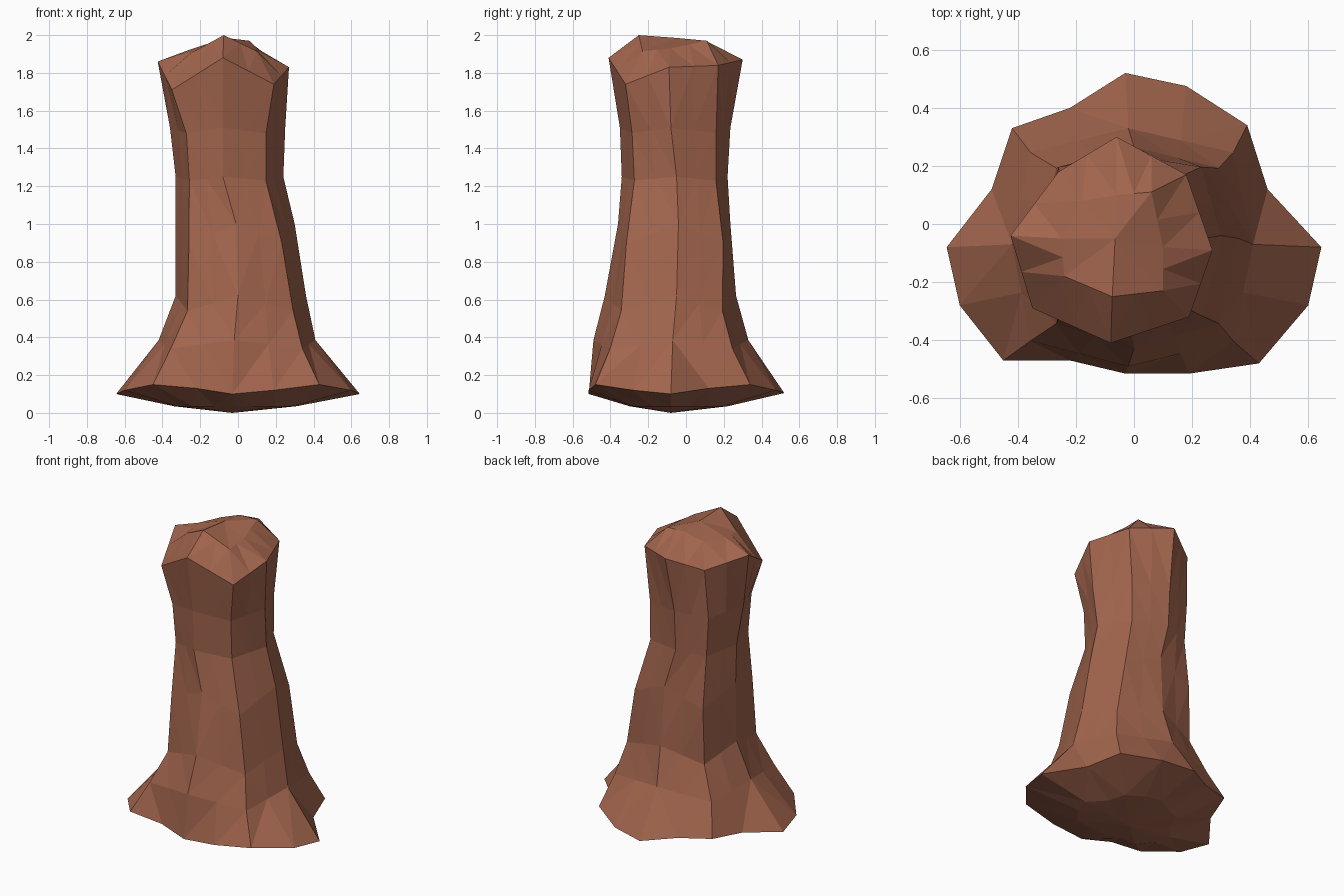
import bpy, bmesh
from mathutils import Vector

if "Cube" in bpy.data.objects:
    bpy.data.objects.remove(bpy.data.objects["Cube"])

# Flared foot outline, counter-clockwise from the right: x, y, z
FOOT = [(.645, -.08, .10), (.46, .12, .13), (.39, .34, .15), (.18, .475, .12),
        (-.03, .52, .105), (-.22, .40, .13), (-.42, .33, .15), (-.49, .12, .13),
        (-.645, -.08, .10), (-.60, -.28, .12), (-.45, -.47, .15), (-.22, -.47, .13),
        (-.03, -.515, .10), (.19, -.515, .12), (.43, -.48, .15), (.60, -.28, .12)]

# Shaft levels: left, right, front, back, centre x, centre y, corner scale x, y, side z, corner z
SHAFT = [(-.42, .41, -.49, .33, -.02, -.07, .84, .79, .385, .34),
         (-.33, .36, -.43, .265, 0.0, -.05, .81, .77, .62, .54),
         (-.33, .30, -.36, .235, -.01, -.04, .78, .86, 1.0, .90),
         (-.33, .24, -.34, .22, -.08, -.05, .71, .77, 1.25, 1.23),
         (-.36, .25, -.35, .235, -.08, -.08, .69, .76, 1.51, 1.48)]

# Crown rim and the facets above it, eight points each
RIM = [(.27, -.09, 1.83), (.18, .17, 1.84), (-.06, .30, 1.87), (-.26, .18, 1.80),
       (-.425, -.04, 1.86), (-.35, -.29, 1.71), (-.08, -.41, 1.88), (.19, -.32, 1.74)]
CROWN = [(.10, -.08, 1.93), (.06, .11, 1.97), (-.06, .10, 1.97), (-.18, .08, 1.93),
         (-.25, -.05, 1.925), (-.24, -.18, 1.91), (-.075, -.25, 2.0), (.10, -.23, 1.915)]


def shaft_ring(l, r, f, b, cx, cy, sx, sy, zs, zc):
    def corner(x, y):
        return (cx + (x - cx) * sx, cy + (y - cy) * sy, zc)
    return [(r, cy, zs), corner(r, b), (cx, b, zs), corner(l, b),
            (l, cy, zs), corner(l, f), (cx, f, zs), corner(r, f)]


def with_midpoints(ring):
    out = []
    for i, p in enumerate(ring):
        a, b = Vector(p), Vector(ring[(i + 1) % len(ring)])
        out += [a, (a + b) / 2]
    return out


# Underside: a shallow bowl inside the foot outline
base = Vector((-.03, -.08, .005))
sole = [base.lerp(Vector(p), .5) for p in FOOT]
for p in sole:
    p.z = .035

rings = [sole, FOOT]
rings += [with_midpoints(shaft_ring(*level)) for level in SHAFT]
rings += [with_midpoints(RIM), with_midpoints(CROWN)]

# Skin the rings into one closed rock pillar
bm = bmesh.new()
loops = [[bm.verts.new(p) for p in ring] for ring in rings]
n = len(FOOT)
for lo, hi in zip(loops, loops[1:]):
    for i in range(n):
        j = (i + 1) % n
        bm.faces.new((lo[i], lo[j], hi[j], hi[i]))
bottom = bm.verts.new((-.03, -.08, 0))
top = bm.verts.new((-.065, -.05, 1.985))
for i in range(n):
    j = (i + 1) % n
    bm.faces.new((bottom, loops[0][j], loops[0][i]))
    bm.faces.new((top, loops[-1][i], loops[-1][j]))
bmesh.ops.triangulate(bm, faces=bm.faces[:])
bmesh.ops.recalc_face_normals(bm, faces=bm.faces[:])
mesh = bpy.data.meshes.new("rock_pillar")
bm.to_mesh(mesh)
bm.free()

# Red-brown stone
stone = bpy.data.materials.new("stone")
stone.diffuse_color = (.36, .13, .075, 1)
stone.use_nodes = True
stone.node_tree.nodes["Principled BSDF"].inputs["Base Color"].default_value = stone.diffuse_color
mesh.materials.append(stone)
pillar = bpy.data.objects.new("rock_pillar", mesh)
bpy.context.collection.objects.link(pillar)
